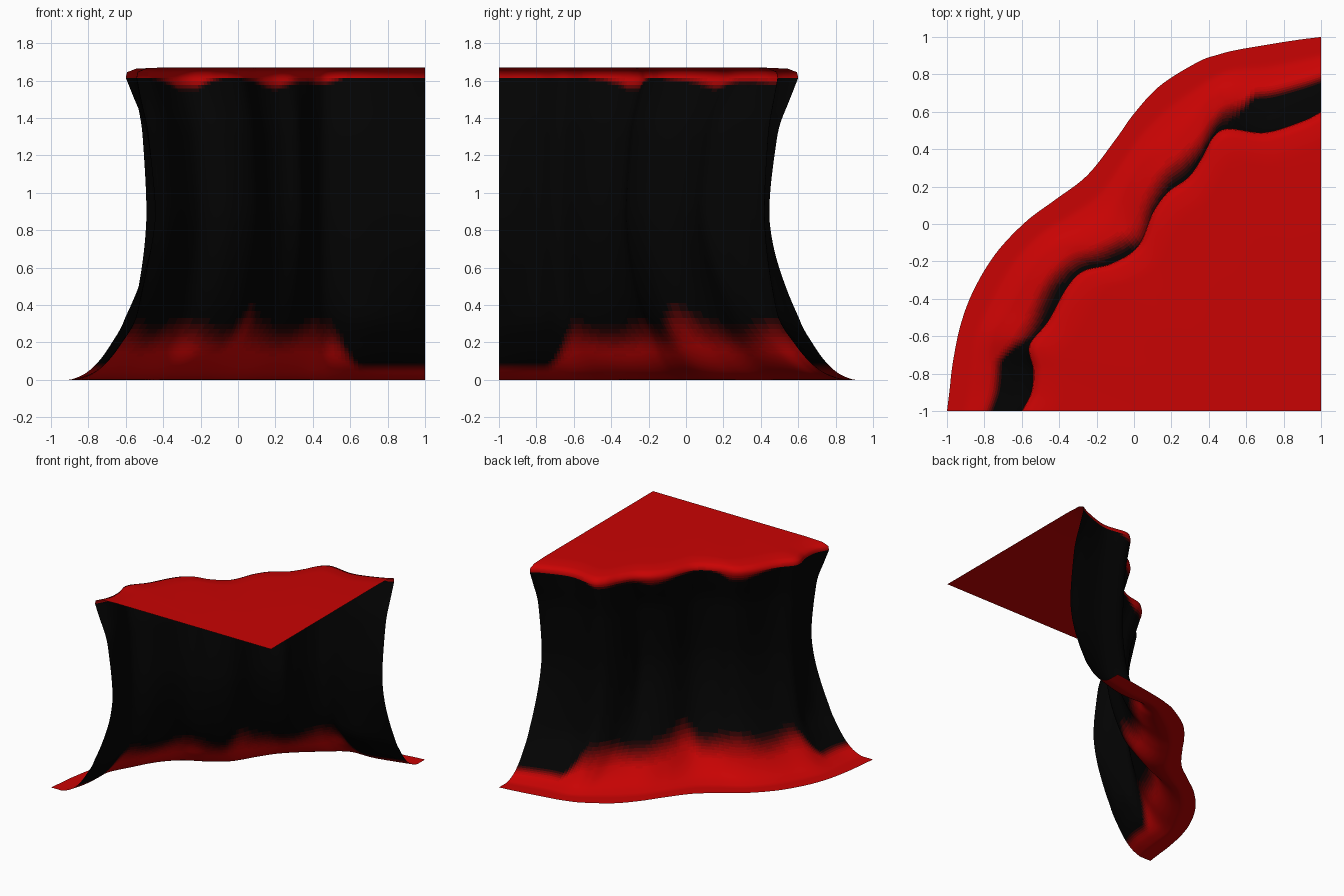
import bpy, bmesh, math
from mathutils import Vector

if "Cube" in bpy.data.objects:
    bpy.data.objects.remove(bpy.data.objects["Cube"])

# Plan curves: upper lip and foot of the cliff, paired point by point
LIP = [(-.6, -1), (-.55, -.9), (-.54, -.78), (-.56, -.65), (-.46, -.52), (-.36, -.34),
       (-.27, -.25), (-.12, -.21), (.02, -.12), (.1, .06), (.18, .17), (.29, .25),
       (.36, .35), (.42, .46), (.5, .51), (.7, .49), (.9, .55), (1, .6)]
FOOT = [(-1, -1), (-.985, -.88), (-.97, -.75), (-.93, -.55), (-.86, -.36), (-.74, -.16),
        (-.58, .01), (-.42, .13), (-.25, .26), (-.1, .45), (0, .59), (.14, .74),
        (.34, .865), (.45, .905), (.55, .93), (.72, .96), (.88, .985), (1, 1)]
# How deep the waist is undercut at each of those points
DEPTH = [1.55, .9, .6, .8, .9, 1.1, 1.2, 1.1, 1, 1.1, 1.2, 1.2, 1.1, 1, .8, .6, 1, 1.5]
# Wall section: fraction of the way from lip to foot, height
SECTION = [(0, 1.615), (-.075, 1.5), (-.16, 1.37), (-.2, 1.25), (-.25, 1.0), (-.25, .82),
           (-.17, .6), (.01, .33), (.2, .19), (.36, .1), (.52, .04), (.67, .01), (.78, 0), (1, 0)]
# Rounded lip: fraction of the way to the plateau corner, height
CROWN = [(1, 1.67), (.5, 1.67), (.12, 1.67), (.035, 1.664), (.004, 1.645)]
CORNER = Vector((1, -1))


def smooth_path(points, steps):
    """Catmull-Rom curve through the points."""
    p = [Vector(q) for q in points]
    p = [2 * p[0] - p[1]] + p + [2 * p[-1] - p[-2]]
    out = []
    for i in range(1, len(p) - 2):
        a, b, c, d = p[i - 1:i + 3]
        for k in range(steps):
            t = k / steps
            out.append(.5 * (2 * b + (c - a) * t + (2 * a - 5 * b + 4 * c - d) * t * t
                             + (3 * b - a - 3 * c + d) * t ** 3))
    return out + [p[-2]]


def ramp(v, lo, hi):
    t = max(0, min(1, (v - lo) / (hi - lo)))
    return t * t * (3 - 2 * t)


def bump(v, centre, width):
    return math.exp(-((v - centre) / width) ** 2)


def bend(x, y):
    """1 in the bend of the cliff, 0 at both ends."""
    return ramp(y, -.75, -.58) * (1 - ramp(x, .5, .66))


def redness(co):
    """Red foot, fading higher in the middle of the bend, and red patches under the lip."""
    s, middle = co.x + co.y, bend(co.x, co.y)
    top = .1 + middle * (.24 + .03 * math.sin(s * 9) + .12 * bump(s, 0, .12))
    foot = 1 - ramp(co.z, top * .35, top)
    patch = middle * min(1, 1.2 * bump(co.x, -.27, .12) + bump(co.x, .2, .12) + .6 * bump(co.x, .45, .1))
    return max(foot, ramp(co.z, 1.61 - .07 * patch, 1.635 - .03 * patch))


# Colour steps from black rock to red ground
LEVELS = 14
materials = []
for i in range(LEVELS):
    t = (i / (LEVELS - 1)) ** 1.6
    m = bpy.data.materials.new(f"rock_shade_{i}")
    m.diffuse_color = (.001 + .58 * t, .001, .001, 1)
    m.use_nodes = True
    m.node_tree.nodes["Principled BSDF"].inputs["Base Color"].default_value = m.diffuse_color
    materials.append(m)

lip, foot = smooth_path(LIP, 9), smooth_path(FOOT, 9)
depth = [d.y for d in smooth_path([(i, d) for i, d in enumerate(DEPTH)], 9)]
bm = bmesh.new()
rows = []
for f, z in CROWN[1:]:
    rows.append([bm.verts.new((*a.lerp(CORNER, f), z)) for a in lip])
for f, z in smooth_path(SECTION, 6):
    row = []
    for a, b, d in zip(lip, foot, depth):
        g = f * d if f < 0 else f
        full = bump(a.x, -.27, .17) + bump(a.x, .48, .09)   # fuller slope in the hollows
        g += .07 * full * bend(*a) * bump(z, .25, .13)
        row.append(bm.verts.new((*(a + (b - a) * g), max(z, 0))))
    rows.append(row)

# Plateau fan, lip, wall and foot
tip = bm.verts.new((*CORNER, CROWN[0][1]))
for i in range(len(lip) - 1):
    bm.faces.new((tip, rows[0][i + 1], rows[0][i]))
    for r, q in zip(rows, rows[1:]):
        bm.faces.new((r[i], r[i + 1], q[i + 1], q[i]))
bmesh.ops.recalc_face_normals(bm, faces=bm.faces)
bm.faces.ensure_lookup_table()
if bm.faces[0].normal.z < 0:
    bmesh.ops.reverse_faces(bm, faces=bm.faces)
for face in bm.faces:
    face.smooth = True
    face.material_index = round(redness(face.calc_center_median()) * (LEVELS - 1))

mesh = bpy.data.meshes.new("cliff_corner")
bm.to_mesh(mesh)
bm.free()
for m in materials:
    mesh.materials.append(m)
cliff = bpy.data.objects.new("cliff_corner", mesh)
bpy.context.collection.objects.link(cliff)
